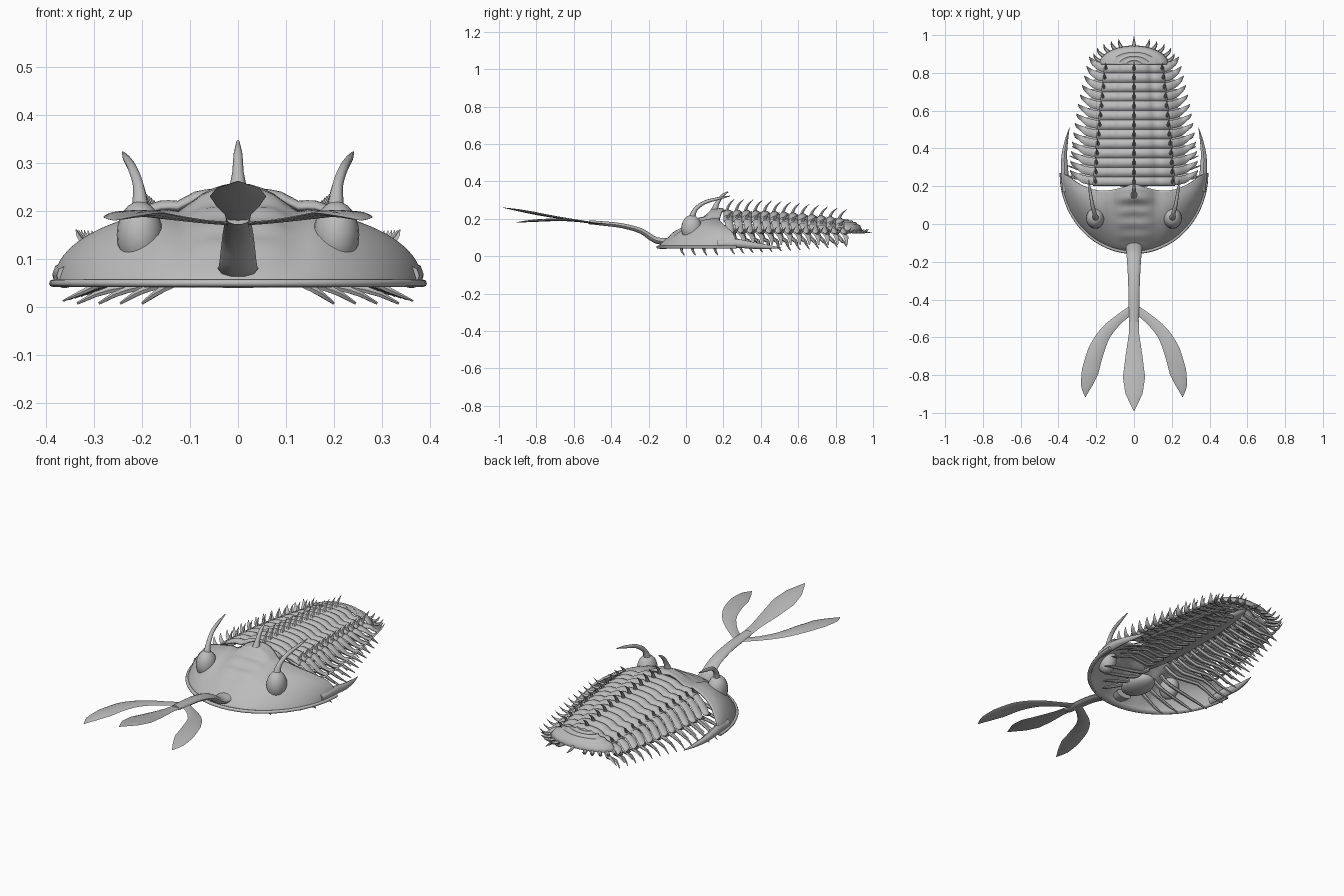
import bpy, bmesh, math
from mathutils import Vector

cube = bpy.data.objects.get("Cube")
if cube:
    bpy.data.objects.remove(cube)

grey = bpy.data.materials.new("stone_grey")
grey.use_nodes = True
grey.diffuse_color = (0.5, 0.5, 0.5, 1)
grey.node_tree.nodes["Principled BSDF"].inputs["Base Color"].default_value = (0.5, 0.5, 0.5, 1)


def finish(name, bm, thickness=0, angle=50):
    bmesh.ops.remove_doubles(bm, verts=bm.verts, dist=1e-5)
    bmesh.ops.recalc_face_normals(bm, faces=bm.faces)
    mesh = bpy.data.meshes.new(name)
    bm.to_mesh(mesh)
    bm.free()
    mesh.materials.append(grey)
    ob = bpy.data.objects.new(name, mesh)
    bpy.context.collection.objects.link(ob)
    bpy.ops.object.select_all(action='DESELECT')
    bpy.context.view_layer.objects.active = ob
    ob.select_set(True)
    bpy.ops.object.shade_smooth_by_angle(angle=math.radians(angle))
    if thickness:
        mod = ob.modifiers.new("shell", 'SOLIDIFY')
        mod.thickness = thickness
        mod.offset = -1
    return ob


def grid(bm, func, nu, nv):
    rows = [[bm.verts.new(func(i / nu, j / nv)) for i in range(nu + 1)] for j in range(nv + 1)]
    for a, b in zip(rows, rows[1:]):
        for i in range(nu):
            bm.faces.new((a[i], a[i + 1], b[i + 1], b[i]))


def spline(vals, t):
    # Catmull-Rom sample of a list of vectors, t in 0..1
    n = len(vals) - 1
    k = min(int(t * n), n - 1)
    f = t * n - k
    p1, p2 = vals[k], vals[k + 1]
    p0 = vals[k - 1] if k else p1 * 2 - p2
    p3 = vals[k + 2] if k + 2 <= n else p2 * 2 - p1
    return 0.5 * (2 * p1 + (p2 - p0) * f + (2 * p0 - 5 * p1 + 4 * p2 - p3) * f * f
                  + (3 * p1 - p0 - 3 * p2 + p3) * f ** 3)


def tube(bm, pts, widths, thick=1.0, sides=6, sub=3, mirror=False):
    # tapered limb; thick scales the vertical radius against the width
    pts = [Vector(p) for p in pts]
    n = (len(pts) - 1) * sub
    for sx in ((1, -1) if mirror else (1,)):
        rings = []
        for i in range(n + 1):
            t = i / n
            p = spline(pts, t)
            tan = (spline(pts, min(1, t + .02)) - spline(pts, max(0, t - .02))).normalized()
            side = tan.cross(Vector((0, 0, 1)))
            side = side.normalized() if side.length > .01 else Vector((1, 0, 0))
            up = side.cross(tan)
            q = t * (len(widths) - 1)
            k = min(int(q), len(widths) - 2)
            w = widths[k] + (widths[k + 1] - widths[k]) * (q - k)
            ring = []
            for s in range(sides):
                a = math.tau * s / sides
                v = p + side * w * math.cos(a) + up * w * thick * math.sin(a)
                ring.append(bm.verts.new((v.x * sx, v.y, v.z)))
            rings.append(ring)
        for a, b in zip(rings, rings[1:]):
            for s in range(sides):
                bm.faces.new((a[s], a[(s + 1) % sides], b[(s + 1) % sides], b[s]))
        bm.faces.new(rings[0])
        bm.faces.new(rings[-1])


def blob(name, places, radii):
    bm = bmesh.new()
    for c in places:
        made = bmesh.ops.create_uvsphere(bm, u_segments=20, v_segments=12, radius=1)
        for v in made["verts"]:
            v.co = Vector(c) + Vector(a * b for a, b in zip(v.co, radii))
    return finish(name, bm)


# Head shield: domed shell between a round front margin and a wavy rear margin
HEAD_W = 0.385


def front_y(x):
    return 0.27 - 0.42 * math.sqrt(max(0, 1 - (x / HEAD_W) ** 2))


def head(u, v):
    x = HEAD_W * math.sin(math.pi * (u - .5))
    a = abs(x) / HEAD_W
    back = 0.215 - 0.04 * math.sin(math.pi * min(1, a * 1.1)) + 0.055 * a ** 4
    y = front_y(x) + (max(back, front_y(x)) - front_y(x)) * v
    rise = math.sin(math.pi / 2 * min(1, v * 1.15)) ** .8
    z = 0.045 + 0.17 * max(0, 1 - a * a) ** .45 * rise
    z += 0.045 * math.exp(-(x / .1) ** 2 - ((y - .17) / .06) ** 2)
    z -= 0.018 * math.exp(-((abs(x) - .12) / .025) ** 2) * rise
    z += 0.005 * math.cos(y * 95) * math.exp(-(x / .08) ** 4) * rise
    return x, y, z


bm = bmesh.new()
grid(bm, head, 48, 28)
finish("head_shield", bm, 0.01)

# Raised margin and cheek spines sweeping back
bm = bmesh.new()
rim = [HEAD_W * math.sin(math.pi * (i / 24 - .5)) for i in range(25)]
tube(bm, [(x, front_y(x), .049) for x in rim], [.009, .009], .9, 8, 2)
tube(bm, [(.362, .17, .065), (.367, .27, .068), (.369, .36, .058), (.358, .44, .05), (.342, .51, .045)],
     [.016, .02, .015, .009, .001], 1.2, 8, 4, True)
finish("head_margin_and_cheek_spines", bm)

# Eyes with backward-curving horns, and the spine at the back of the head
blob("eyes", [(s * .205, .03, .15) for s in (1, -1)], (.048, .055, .07))
bm = bmesh.new()
tube(bm, [(.203, .03, .2), (.207, .05, .25), (.22, .1, .288), (.232, .17, .308), (.24, .235, .322)],
     [.019, .012, .01, .008, .002], 1, 8, 3, True)
tube(bm, [(0, .15, .24), (0, .165, .28), (0, .19, .32), (0, .225, .345)], [.02, .012, .009, .003], 1, 8)
finish("head_horns", bm)
blob("mouth_plate", [(0, .03, .085)], (.075, .1, .04))

# Trident: stalk with three leaf-shaped tines
bm = bmesh.new()
tube(bm, [(0, -.08, .08), (0, -.16, .085), (0, -.24, .135), (0, -.34, .163), (0, -.44, .175), (0, -.52, .182)],
     [.045, .04, .034, .03, .028, .024], .45, 10, 3)
tube(bm, [(0, -.46, .175), (0, -.58, .192), (0, -.7, .21), (0, -.81, .23), (0, -.9, .247), (0, -.99, .262)],
     [.024, .027, .045, .059, .045, .002], .13, 8, 3)
tube(bm, [(0, -.445, .172), (.075, -.5, .178), (.15, -.575, .188), (.2, -.67, .195), (.232, -.78, .192),
          (.253, -.86, .186), (.257, -.915, .18)],
     [.022, .024, .033, .043, .045, .028, .002], .16, 8, 3, True)
finish("trident", bm)

# Trunk: overlapping ring segments
COUNT, STEP, START = 13, 0.05, 0.225


def row_width(f):
    return 0.2 - 0.055 * f ** 1.3


def crest(f):
    return 0.245 - 0.045 * f * f


def back_z(s, f):
    return crest(f) - 0.048 * s * s - 0.012 * math.exp(-((s - .58) / .1) ** 2)


def trunk(u, v):
    f = v * 1.04 - .02
    s = 2 * u - 1
    phase = (v * COUNT) % 1
    f0 = max(0, f)
    z = back_z(abs(s), f0) + 0.014 * (math.sin(math.pi * phase) ** .7 - .7)
    return s * row_width(f0) * 1.08, START - .025 + v * COUNT * STEP, z


bm = bmesh.new()
grid(bm, trunk, 24, COUNT * 6)
finish("trunk_rings", bm, 0.01)

# Side ribs, back spines and limbs, one set per segment
ribs, spines, legs, gills = (bmesh.new() for _ in range(4))
for i in range(COUNT):
    f = i / (COUNT - 1)
    y, w, top = START + i * STEP, row_width(f), crest(f)
    tip = 0.338 - 0.1 * f ** 1.6
    edge = w + (tip - w) * .6
    zs, ze = back_z(1, f), .125 - .005 * f
    tube(ribs, [(w * .75, y, zs + .006), (w + .02, y + .003, zs - .008), (edge - .015, y + .012, ze + .02),
                (edge + .012, y + .028, ze), (tip - .012, y + .045, ze + .012), (tip, y + .06, ze + .036)],
         [.02, .022, .021, .015, .009, .001], .4, 6, 2, True)
    tall = .062 - .012 * f
    tube(spines, [(0, y - .01, top - .01), (0, y + .006, top + tall * .5), (0, y + .035, top + tall)],
         [.011, .007, .001], 1, 6, 3)
    tube(spines, [(w, y - .008, zs - .006), (w + .004, y + .006, zs + .026), (w + .008, y + .028, zs + .045)],
         [.01, .006, .001], 1, 6, 2, True)
    reach, low = .365 - .15 * f, .012 + .04 * f
    tube(legs, [(.03, y - .02, .125), (.1, y - .01, .085 + .02 * f), (reach * .6, y + .012, .08),
                (reach * .85, y + .018, low + .025), (reach, y + .035, low)],
         [.011, .011, .01, .007, .002], 1, 6, 2, True)
    tube(gills, [(.03, y, .15), (.11, y + .012, .125), (reach * .65, y + .03, .105), (reach * .92, y + .035, .06)],
         [.014, .016, .014, .003], .35, 6, 2, True)
for i in range(4):
    y, reach = -.02 + .06 * i, .2 + .045 * i
    tube(legs, [(.04, y, .1), (.1, y, .065), (reach * .8, y - .005, .035), (reach, y + .01, .007)],
         [.011, .01, .008, .003], 1, 6, 3, True)
finish("side_ribs", ribs)
finish("back_spines", spines)
finish("walking_legs", legs)
finish("gill_branches", gills)
blob("belly_ridge", [(0, .48, .15)], (.05, .4, .025))

# Tail shield with a fringe of spines
bm = bmesh.new()
grid(bm, lambda u, r: (.185 * r * math.cos(math.pi * u), .845 + .1 * r * math.sin(math.pi * u),
                       .125 + .07 * math.sqrt(1 - r * r * .98) + .004 * math.cos(r * 30)), 28, 14)
finish("tail_shield", bm, 0.01)
bm = bmesh.new()
for deg in (8, 26, 42, 56, 68):
    c, s = math.cos(math.radians(deg)), math.sin(math.radians(deg))
    x, y = .18 * c, .845 + .095 * s
    tube(bm, [(x * .9, y - .01, .135), (x + .025 * c, y + .02, .128), (x + .036 * c, y + .045, .145)],
         [.013, .008, .001], .8, 6, 3, True)
tube(bm, [(0, .92, .145), (0, .955, .13), (0, .995, .125)], [.014, .009, .001], .8, 6, 3)
finish("tail_spines", bm)
